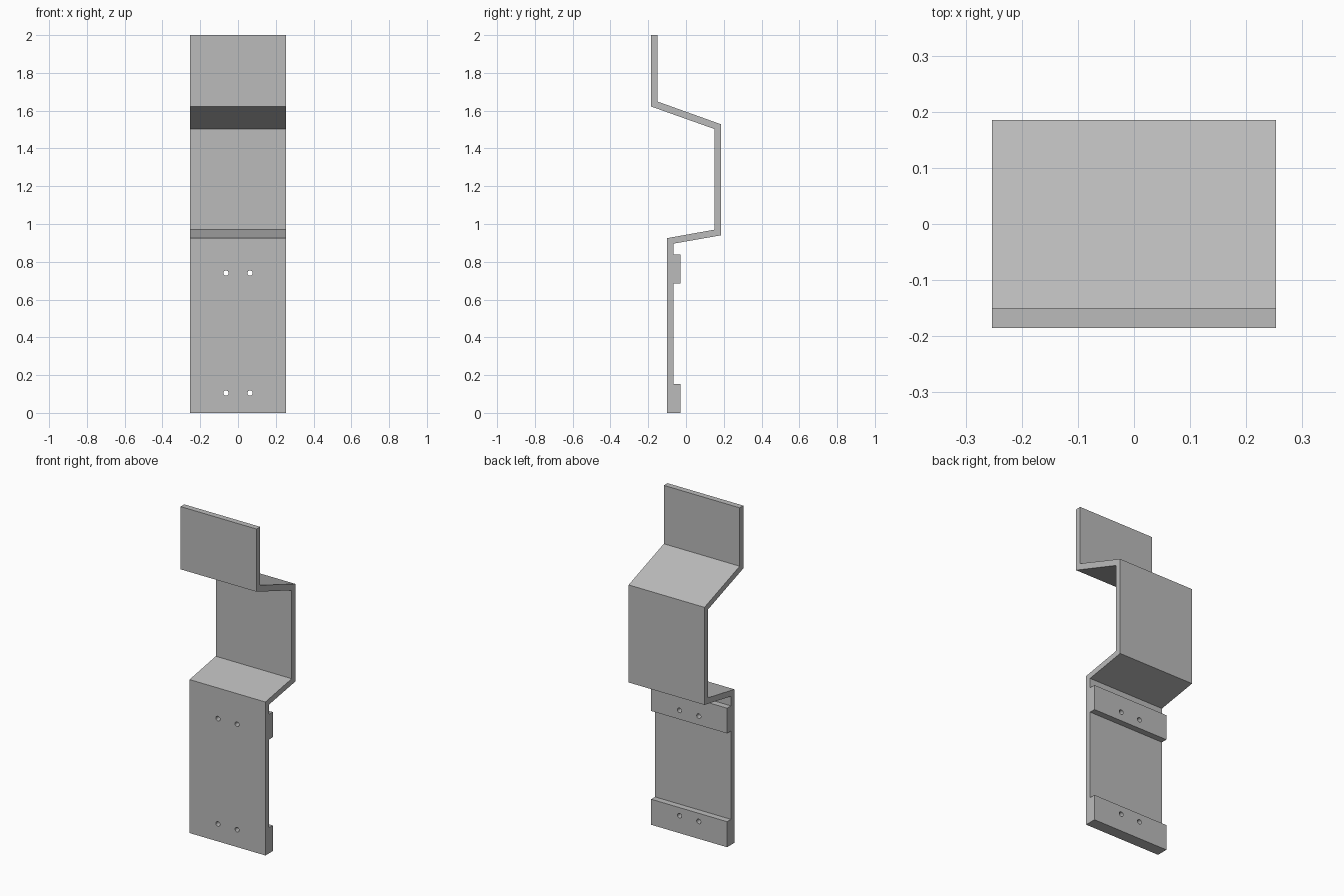
import bpy
import bmesh
from mathutils import Matrix, Vector

if "Cube" in bpy.data.objects:
    bpy.data.objects.remove(bpy.data.objects["Cube"], do_unlink=True)

HALF_WIDTH = 0.253
HOLE_X, HOLE_RADIUS = 0.064, 0.014
HOLE_HEIGHTS = (0.105, 0.74)

grey = bpy.data.materials.new("plain_grey")
grey.use_nodes = True
colour = (0.5, 0.5, 0.5, 1)
grey.diffuse_color = colour
grey.node_tree.nodes["Principled BSDF"].inputs["Base Color"].default_value = colour


def add_object(name, bm):
    bmesh.ops.recalc_face_normals(bm, faces=bm.faces)
    mesh = bpy.data.meshes.new(name)
    bm.to_mesh(mesh)
    bm.free()
    mesh.materials.append(grey)
    obj = bpy.data.objects.new(name, mesh)
    bpy.context.collection.objects.link(obj)
    return obj


def extrude_profile(name, points):
    """Extrude a closed (y, z) side profile across the full width."""
    bm = bmesh.new()
    face = bm.faces.new([bm.verts.new((-HALF_WIDTH, y, z)) for y, z in points])
    side = bmesh.ops.extrude_face_region(bm, geom=[face])["geom"]
    verts = [v for v in side if isinstance(v, bmesh.types.BMVert)]
    bmesh.ops.translate(bm, verts=verts, vec=Vector((2 * HALF_WIDTH, 0, 0)))
    return add_object(name, bm)


def block(name, y0, y1, z0, z1):
    return extrude_profile(name, [(y0, z0), (y1, z0), (y1, z1), (y0, z1)])


# Folded sheet: lower plate, ramp, recessed panel, sloping shelf, top flange
front_side = [(-0.10, 0), (-0.10, 0.925), (0.15, 0.97),
              (0.15, 1.503), (-0.185, 1.622), (-0.185, 2)]
back_side = [(-0.15, 2), (-0.15, 1.648), (0.185, 1.528),
             (0.185, 0.94), (-0.067, 0.896), (-0.067, 0)]
parts = [extrude_profile("folded_plate", front_side + back_side)]

# Mounting pads across the back of the lower plate
parts.append(block("lower_pad", -0.067, -0.03, 0, 0.154))
parts.append(block("upper_pad", -0.067, -0.03, 0.686, 0.838))

# Round holes bored through plate and pads
bm = bmesh.new()
for z in HOLE_HEIGHTS:
    for x in (-HOLE_X, HOLE_X):
        place = Matrix.Translation((x, -0.065, z)) @ Matrix.Rotation(1.5707963, 4, "X")
        bmesh.ops.create_cone(bm, cap_ends=True, segments=24, radius1=HOLE_RADIUS,
                              radius2=HOLE_RADIUS, depth=0.2, matrix=place)
drill = add_object("hole_cutter", bm)
drill.hide_render = True

for part in parts:
    cut = part.modifiers.new("screw_holes", "BOOLEAN")
    cut.operation = "DIFFERENCE"
    cut.solver = "EXACT"
    cut.object = drill
    bpy.context.view_layer.objects.active = part
    bpy.ops.object.modifier_apply(modifier=cut.name)

bpy.data.objects.remove(drill, do_unlink=True)
